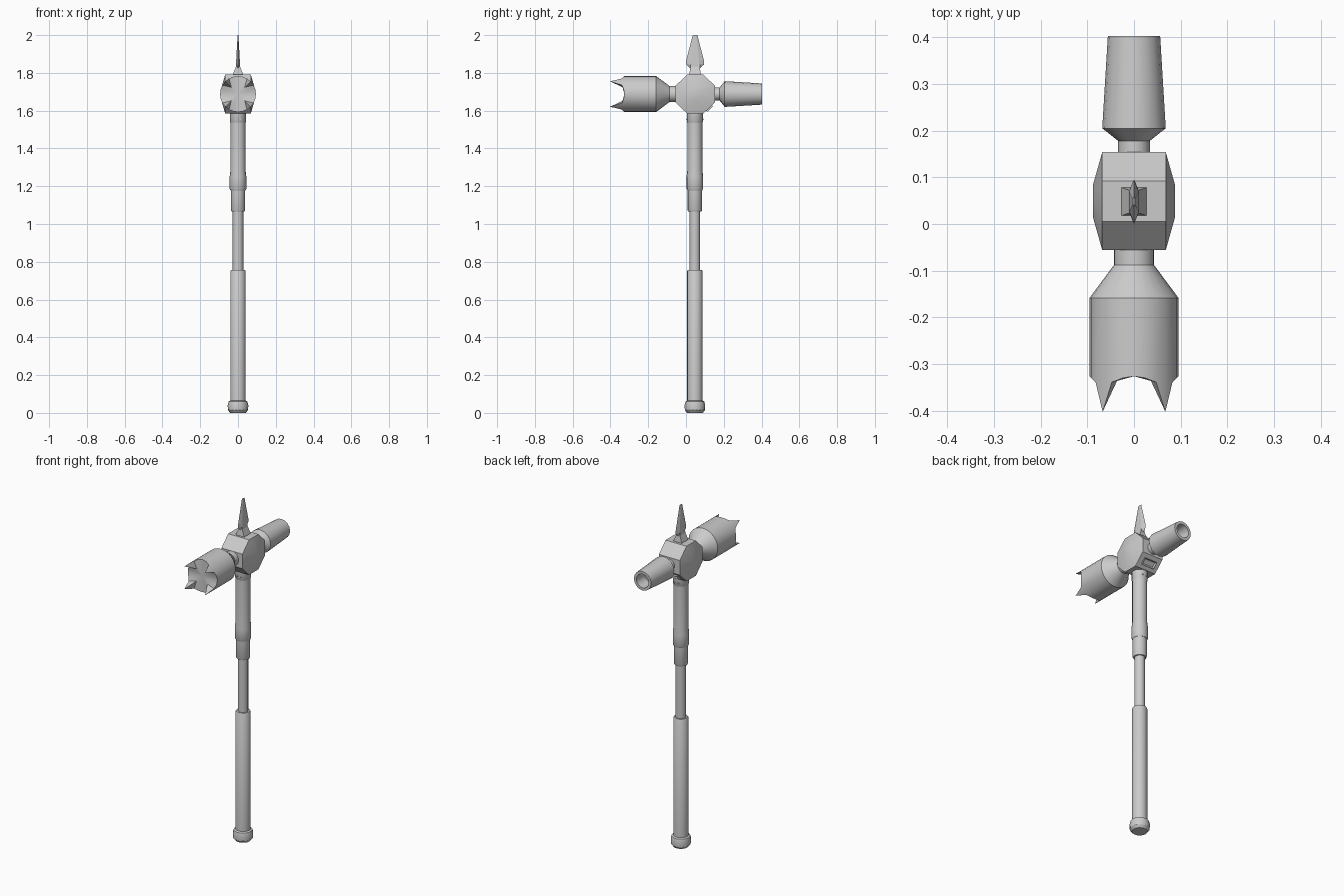
import bpy, bmesh
from math import sin, cos, pi, radians, sqrt
from mathutils import Vector, Matrix

if "Cube" in bpy.data.objects:
    bpy.data.objects.remove(bpy.data.objects["Cube"])

CY, CZ = 0.047, 1.688      # shaft axis in y, head axis in z


def finish(name, bm, smooth=True):
    bmesh.ops.recalc_face_normals(bm, faces=bm.faces)
    me = bpy.data.meshes.new(name)
    bm.to_mesh(me)
    bm.free()
    ob = bpy.data.objects.new(name, me)
    bpy.context.collection.objects.link(ob)
    if smooth:
        bpy.ops.object.select_all(action='DESELECT')
        ob.select_set(True)
        bpy.context.view_layer.objects.active = ob
        bpy.ops.object.shade_smooth_by_angle(angle=radians(30))
    return ob


def loft(bm, rings, cap_start=True, cap_end=True):
    vs = [[bm.verts.new(p) for p in ring] for ring in rings]
    n = len(vs[0])
    for a, b in zip(vs, vs[1:]):
        for i in range(n):
            bm.faces.new((a[i], a[(i + 1) % n], b[(i + 1) % n], b[i]))
    if cap_start:
        bm.faces.new(vs[0])
    if cap_end:
        bm.faces.new(vs[-1])
    return vs


def ring(r, t, axis, n):
    angles = [2 * pi * i / n for i in range(n)]
    if axis == 'Z':
        return [(r * cos(a), CY + r * sin(a), t) for a in angles]
    return [(r * cos(a), t, CZ + r * sin(a)) for a in angles]


def lathe(name, profile, axis='Z', n=16):
    bm = bmesh.new()
    loft(bm, [ring(r, t, axis, n) for r, t in profile])
    return finish(name, bm)


# Shaft parts, bottom to top
lathe("pommel", [(.042, 0), (.053, .014), (.055, .04), (.05, .06), (.041, .065)])
lathe("grip", [(.041, .06), (.041, .75), (.037, .757)])
lathe("inner_rod", [(.028, .74), (.028, 1.09)])
lathe("lower_sleeve", [(.035, 1.067), (.038, 1.073), (.038, 1.19)])
lathe("upper_sleeve", [(.040, 1.178), (.044, 1.186), (.044, 1.25), (.040, 1.285), (.040, 1.54)])
lathe("head_collar", [(.039, 1.535), (.043, 1.542), (.043, 1.6)])

# Small pins on front and back of the sleeve
for side in (-1, 1):
    bm = bmesh.new()
    for x in (-.012, .012):
        m = Matrix.Translation((x, CY + side * .039, 1.555)) @ Matrix.Rotation(pi / 2, 4, 'X')
        bmesh.ops.create_cone(bm, cap_ends=True, segments=8, radius1=.004, radius2=.004, depth=.012, matrix=m)
    finish("front_pins" if side < 0 else "back_pins", bm)


# Octagonal head block with shallow raised sides
def octagon(x, h):
    R = h / cos(pi / 8)
    return [(x, .049 + R * cos(pi / 8 + i * pi / 4), CZ + R * .98 * sin(pi / 8 + i * pi / 4)) for i in range(8)]


bm = bmesh.new()
loft(bm, [octagon(-.088, .034), octagon(-.068, .105), octagon(.068, .105), octagon(.088, .034)])
finish("head_block", bm)

# Recessed frame on the lower back facet
bm = bmesh.new()
bmesh.ops.create_cube(bm, size=1, matrix=Matrix.Diagonal((.08, .04, .016, 1)))
top = max(bm.faces, key=lambda f: f.calc_center_median().z)
bmesh.ops.inset_individual(bm, faces=[top], thickness=.009)
bmesh.ops.translate(bm, verts=top.verts, vec=(0, 0, -.008))
d = Vector((0, 1, -1)).normalized()
rot = d.to_track_quat('Z', 'Y').to_matrix().to_4x4()
bm.transform(Matrix.Translation(Vector((0, .049, CZ)) + d * .104) @ rot)
finish("facet_frame", bm, False)

# Front hammer with four corner fangs
N, R = 24, .095
bm = bmesh.new()
rings = [ring(r, y, 'Y', N) for r, y in [(.043, -.05), (.043, -.088), (R, -.158)]]
drop = {0: -.326, 1: -.33, 2: -.339, 3: -.402}          # rim depth by step from an arm
rim = []
for i, (x, y, z) in enumerate(ring(R, 0, 'Y', N)):
    k = i % 6
    rim.append((x, drop[min(k, 6 - k)], z))
vs = loft(bm, rings + [rim], cap_end=False)[-1]
centre = bm.verts.new((0, -.326, CZ))
q = .05 / sqrt(2)
inner = [bm.verts.new((sx * q, -.334, CZ + sz * q)) for sx, sz in ((1, 1), (-1, 1), (-1, -1), (1, -1))]
for k in range(4):
    tip = vs[6 * k + 3]
    bm.faces.new((tip, vs[6 * k + 2], inner[k]))
    bm.faces.new((tip, inner[k], vs[6 * k + 4]))
    arm = [inner[k - 1]] + [vs[(6 * k + s) % N] for s in (-2, -1, 0, 1, 2)] + [inner[k], centre]
    for a, b in zip(arm[:-1], arm[1:-1]):
        bm.faces.new((centre, a, b))
finish("fanged_hammer", bm)

# Back hammer with hollow end
lathe("hollow_hammer", [(.034, .14), (.034, .178), (.068, .205), (.056, .403),
                        (.04, .403), (.036, .33)], 'Y')

# Top spike: flared foot, then flat blade
bm = bmesh.new()
loft(bm, [[(sx * w, .048 + sy * l, z) for sx, sy in ((1, 1), (-1, 1), (-1, -1), (1, -1))]
          for w, l, z in ((.028, .03, 1.785), (.026, .03, 1.795), (.012, .025, 1.83), (.009, .025, 1.855))])
finish("spike_foot", bm, False)
bm = bmesh.new()
loft(bm, [[(0, .048 + w, z), (t, .048 + w * .45, z), (t, .048 - w * .45, z),
           (0, .048 - w, z), (-t, .048 - w * .45, z), (-t, .048 + w * .45, z)]
          for t, w, z in ((.010, .027, 1.825), (.011, .048, 1.845), (.010, .048, 1.862), (.002, .012, 2.0))])
finish("spike_blade", bm, False)
